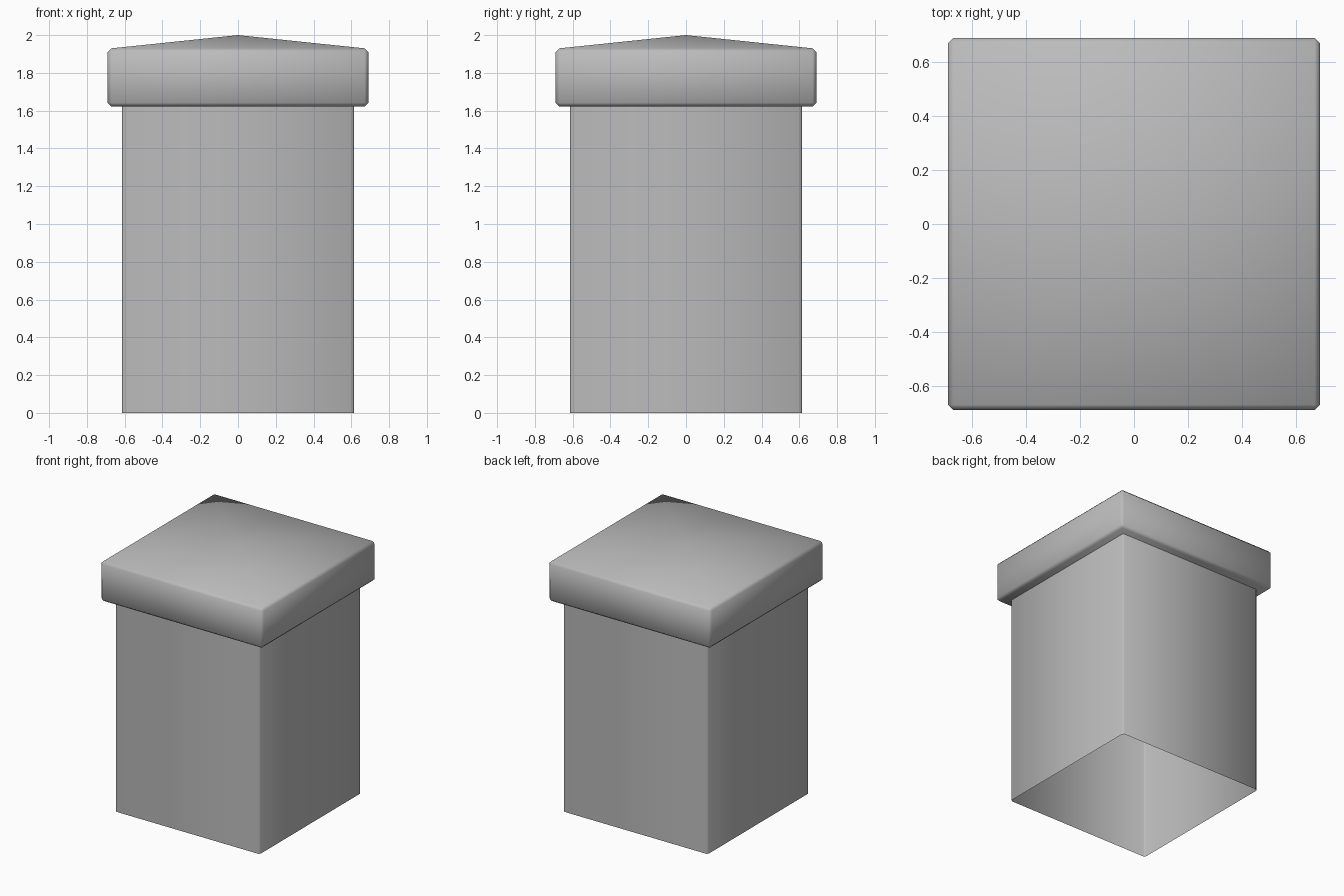
import bpy
import bmesh

if "Cube" in bpy.data.objects:
    bpy.data.objects.remove(bpy.data.objects["Cube"], do_unlink=True)

stone = bpy.data.materials.new("grey_stone")
stone.use_nodes = True
GREY = (0.5, 0.5, 0.5, 1)
stone.diffuse_color = GREY
stone.node_tree.nodes["Principled BSDF"].inputs["Base Color"].default_value = GREY


def box(half, bottom, top):
    """Square block between two heights."""
    bm = bmesh.new()
    bmesh.ops.create_cube(bm, size=2)
    for v in bm.verts:
        v.co.x *= half
        v.co.y *= half
        v.co.z = top if v.co.z > 0 else bottom
    bm.normal_update()
    return bm


def bevel(bm, edges, width):
    bmesh.ops.bevel(bm, geom=edges, offset=width, segments=1,
                    profile=0.5, affect='EDGES')
    bm.normal_update()


def finish(bm, name):
    for f in bm.faces:
        f.smooth = True
    mesh = bpy.data.meshes.new(name)
    bm.to_mesh(mesh)
    bm.free()
    mesh.materials.append(stone)
    obj = bpy.data.objects.new(name, mesh)
    bpy.context.collection.objects.link(obj)


# Post: hollow shaft with slim chamfered corners, open at both ends
post = box(0.615, 0, 1.622)
bevel(post, [e for e in post.edges if abs(e.verts[0].co.z - e.verts[1].co.z) > 1], 0.012)
ends = [f for f in post.faces if abs(f.normal.z) > 0.9]
bmesh.ops.delete(post, geom=ends, context='FACES')
finish(post, "post")

# Cap: chamfered slab whose top rises to a shallow pyramid
cap = box(0.69, 1.622, 1.93)
bevel(cap, cap.edges[:], 0.02)
top = [f for f in cap.faces if f.normal.z > 0.99]
peak = bmesh.ops.poke(cap, faces=top)["verts"][0]
peak.co.z = 2
finish(cap, "cap")
